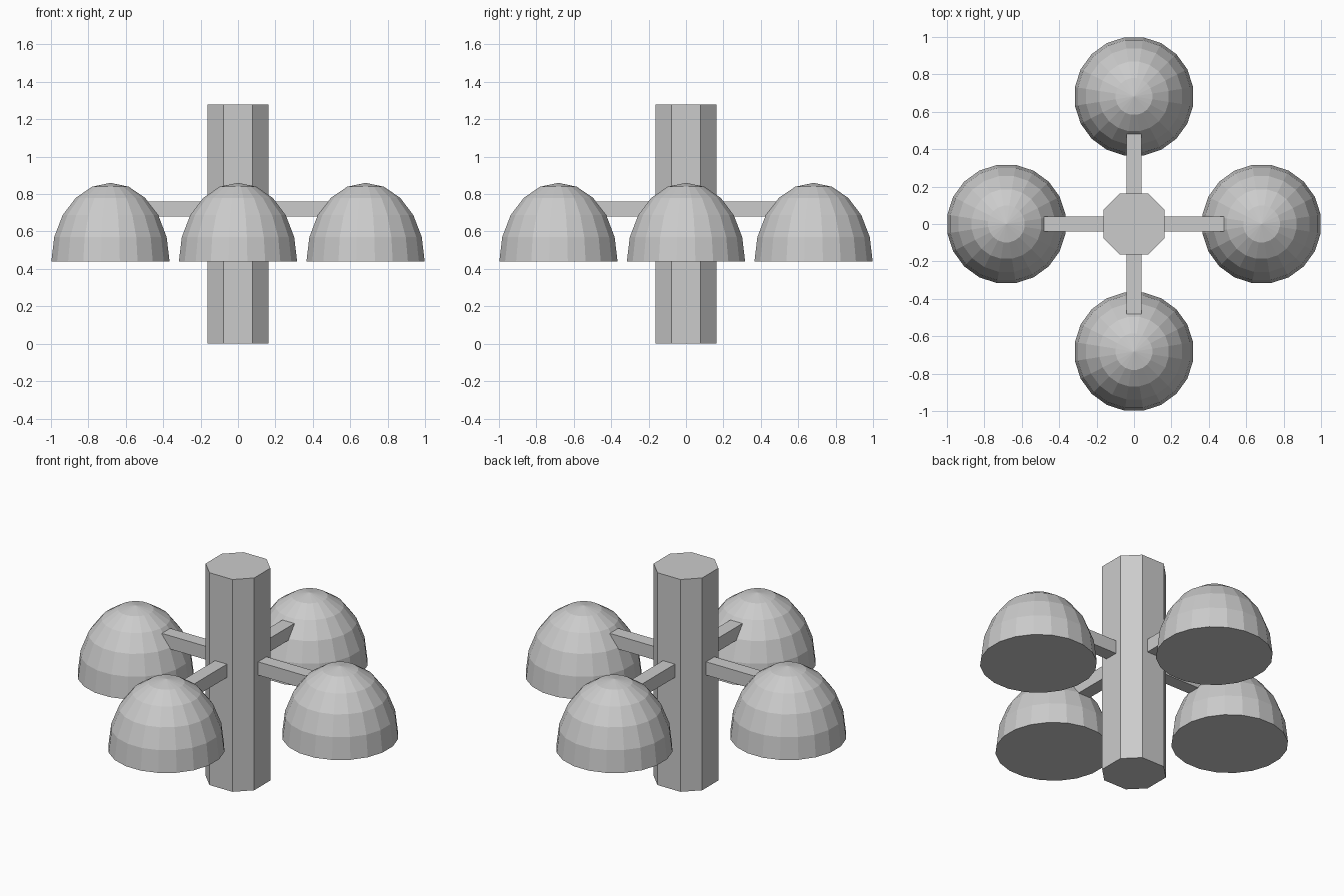
import bpy, bmesh, math

if "Cube" in bpy.data.objects:
    bpy.data.objects.remove(bpy.data.objects["Cube"])

grey = bpy.data.materials.new("light grey")
grey.diffuse_color = (0.6, 0.6, 0.6, 1)
grey.use_nodes = True
grey.node_tree.nodes["Principled BSDF"].inputs["Base Color"].default_value = grey.diffuse_color


def make(name, bm):
    bmesh.ops.recalc_face_normals(bm, faces=bm.faces)
    me = bpy.data.meshes.new(name)
    bm.to_mesh(me)
    bm.free()
    me.materials.append(grey)
    ob = bpy.data.objects.new(name, me)
    bpy.context.collection.objects.link(ob)
    return ob


# Eight-sided central column
bm = bmesh.new()
a, b = 0.162, 0.077
ring = [(a, -b), (a, b), (b, a), (-b, a), (-a, b), (-a, -b), (-b, -a), (b, -a)]
base = bm.faces.new([bm.verts.new((x, y, 0)) for x, y in ring])
top = bmesh.ops.extrude_face_region(bm, geom=[base], use_keep_orig=True)["geom"]
for v in top:
    if isinstance(v, bmesh.types.BMVert):
        v.co.z = 1.28
make("column", bm)


# Closed dome: stacked rings of a stretched half sphere
def dome(name, cx, cy, r=0.32, z0=0.44, h=0.42, sides=20, bands=5):
    bm = bmesh.new()
    rings = []
    for i in range(bands):
        t = math.pi / 2 * i / bands
        rings.append([bm.verts.new((cx + r * math.cos(t) * math.cos(p),
                                    cy + r * math.cos(t) * math.sin(p),
                                    z0 + h * math.sin(t)))
                      for p in (2 * math.pi * (k + 0.5) / sides for k in range(sides))])
    apex = bm.verts.new((cx, cy, z0 + h))
    bm.faces.new(rings[0][::-1])
    for k in range(sides):
        n = (k + 1) % sides
        for lo, hi in zip(rings, rings[1:]):
            bm.faces.new((lo[k], lo[n], hi[n], hi[k]))
        bm.faces.new((rings[-1][k], rings[-1][n], apex))
    return make(name, bm)


# Four arms, each carrying a dome
for i, side in enumerate(("right", "back", "left", "front")):
    ang = i * math.pi / 2
    c, s = round(math.cos(ang)), round(math.sin(ang))
    bm = bmesh.new()
    bmesh.ops.create_cube(bm, size=1)
    for v in bm.verts:
        u = 0.31 + v.co.x * 0.34
        w = v.co.y * 0.08
        v.co = (u * c - w * s, u * s + w * c, 0.72 + v.co.z * 0.08)
    make("arm_" + side, bm)
    dome("dome_" + side, 0.682 * c, 0.682 * s)
